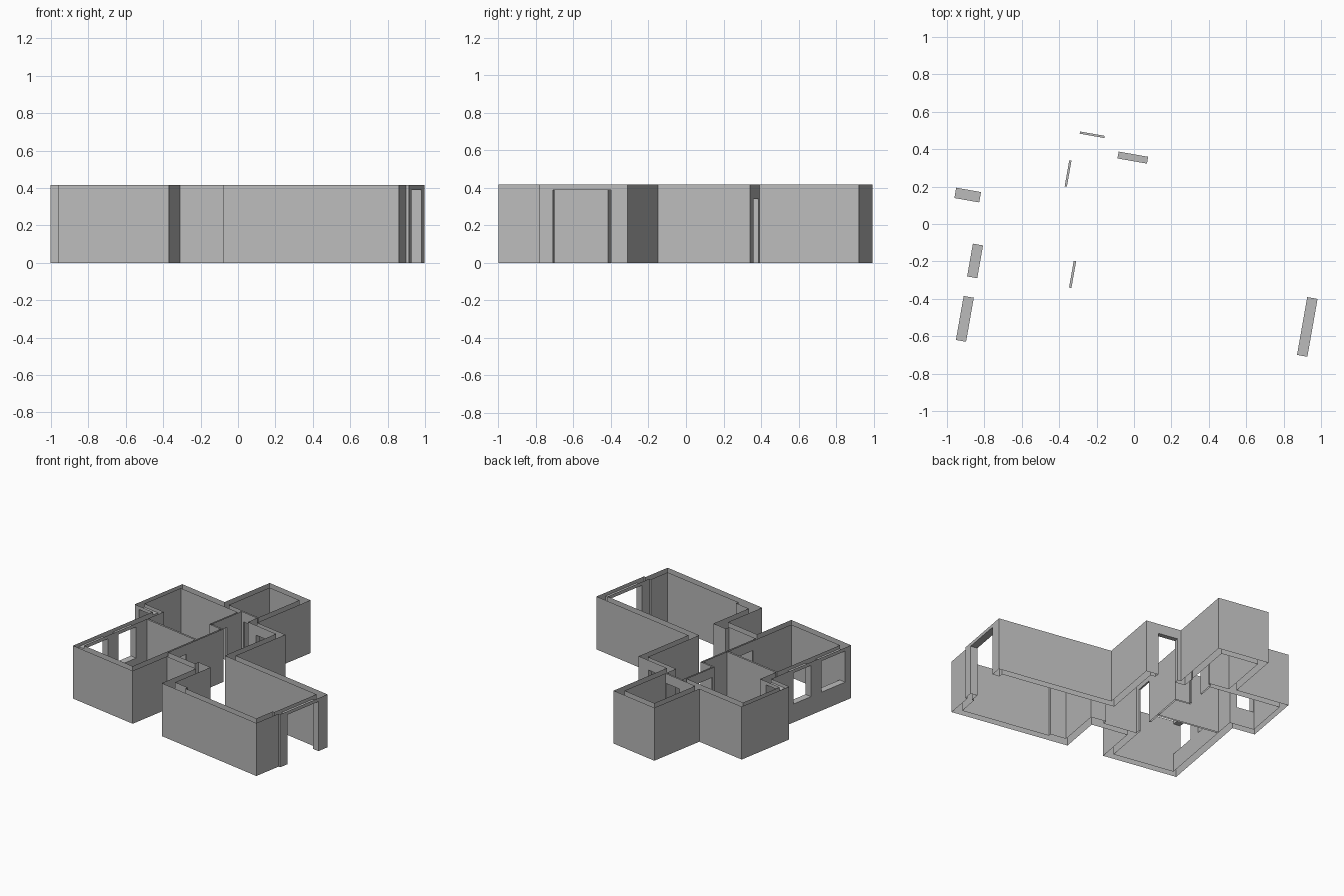
import bpy
import bmesh
from math import radians
from mathutils import Matrix

if "Cube" in bpy.data.objects:
    bpy.data.objects.remove(bpy.data.objects["Cube"], do_unlink=True)

HEIGHT = 0.417
TURN = Matrix.Rotation(radians(-10), 4, "Z")  # the plan is slightly turned


def add_prism(bm, outline, z0, z1):
    """Closed upright prism from a counter-clockwise plan outline."""
    low = [bm.verts.new(TURN @ Matrix.Translation((u, v, z0)).translation) for u, v in outline]
    high = [bm.verts.new(TURN @ Matrix.Translation((u, v, z1)).translation) for u, v in outline]
    bm.faces.new(low[::-1])
    bm.faces.new(high)
    n = len(outline)
    for i in range(n):
        j = (i + 1) % n
        bm.faces.new((low[i], low[j], high[j], high[i]))


def make_object(name, prisms):
    bm = bmesh.new()
    for outline, z0, z1 in prisms:
        add_prism(bm, outline, z0, z1)
    bmesh.ops.recalc_face_normals(bm, faces=bm.faces)
    mesh = bpy.data.meshes.new(name)
    bm.to_mesh(mesh)
    bm.free()
    obj = bpy.data.objects.new(name, mesh)
    bpy.context.scene.collection.objects.link(obj)
    return obj


def rect(u0, u1, v0, v1):
    return [(u0, v0), (u1, v0), (u1, v1), (u0, v1)]


def cut(target, cutter):
    cutter.hide_render = True
    mod = target.modifiers.new("cut", "BOOLEAN")
    mod.operation = "DIFFERENCE"
    mod.solver = "EXACT"
    mod.object = cutter
    bpy.context.view_layer.objects.active = target
    bpy.ops.object.modifier_apply(modifier=mod.name)
    bpy.data.objects.remove(cutter, do_unlink=True)


# Outer outline of the house
outside = [
    (-.83, -.835), (-.228, -.835), (-.228, -.49), (.066, -.49), (.066, -.835),
    (1.02, -.835), (1.02, -.612), (1.036, -.612), (1.036, -.133), (.11, -.133),
    (.11, .367), (-.175, .367), (-.175, .905), (-.585, .905), (-.585, .45),
    (-1.012, .45), (-1.012, -.03), (-.83, -.03),
]

# Rooms
front_room = rect(-.775, -.283, -.78, -.146)
side_room = [
    (-.775, -.133), (-.283, -.133), (-.283, .11), (-.4, .11),
    (-.4, .395), (-.972, .395), (-.972, .026), (-.775, .026),
]
back_room = rect(-.53, -.23, .437, .85)
hall_and_main_room = [
    (-.27, -.435), (0, -.435), (0, -.4), (.123, -.4), (.123, -.757),
    (.25, -.757), (.25, -.78), (.965, -.78), (.965, -.612), (.98, -.612),
    (.98, -.188), (.055, -.188), (.055, .33), (-.23, .33), (-.23, .425),
    (-.388, .425), (-.388, .122), (-.27, .122),
]
rooms = [front_room, side_room, back_room, hall_and_main_room]

# Openings: plan rectangle, bottom and top
BELOW, DOOR, SILL, HEAD = -0.1, 0.34, 0.145, 0.39
openings = [
    (rect(.95, 1.06, -.538, -.224), BELOW, HEAD),    # wide entrance
    (rect(-.148, .012, .3, .4), BELOW, DOOR),        # back door
    (rect(-.37, -.236, .415, .447), BELOW, DOOR),    # back room door
    (rect(-.41, -.378, .134, .276), BELOW, DOOR),    # side room door
    (rect(-.293, -.26, -.395, -.25), BELOW, DOOR),   # front room door
    (rect(-.85, -.755, -.776, -.537), SILL, HEAD),   # large window
    (rect(-.85, -.755, -.431, -.253), SILL, HEAD),   # small window
    (rect(-.97, -.835, -.05, .04), SILL, HEAD),      # side room window
]

walls = make_object("house_walls", [(outside, 0, HEIGHT)])
cut(walls, make_object("room_cutter", [(r, -0.2, HEIGHT + 0.2) for r in rooms]))
cut(walls, make_object("opening_cutter", openings))

# The walls are open shells, without caps on top or underneath
bm = bmesh.new()
bm.from_mesh(walls.data)
caps = [
    f for f in bm.faces
    if all(abs(v.co.z) < 1e-4 for v in f.verts)
    or all(abs(v.co.z - HEIGHT) < 1e-4 for v in f.verts)
]
bmesh.ops.delete(bm, geom=caps, context="FACES")
bm.to_mesh(walls.data)
bm.free()

# Plain grey plaster
grey = bpy.data.materials.new("plaster_grey")
grey.use_nodes = True
color = (0.5, 0.5, 0.5, 1)
grey.diffuse_color = color
grey.node_tree.nodes["Principled BSDF"].inputs["Base Color"].default_value = color
walls.data.materials.clear()
walls.data.materials.append(grey)
for poly in walls.data.polygons:
    poly.material_index = 0
    poly.use_smooth = False
